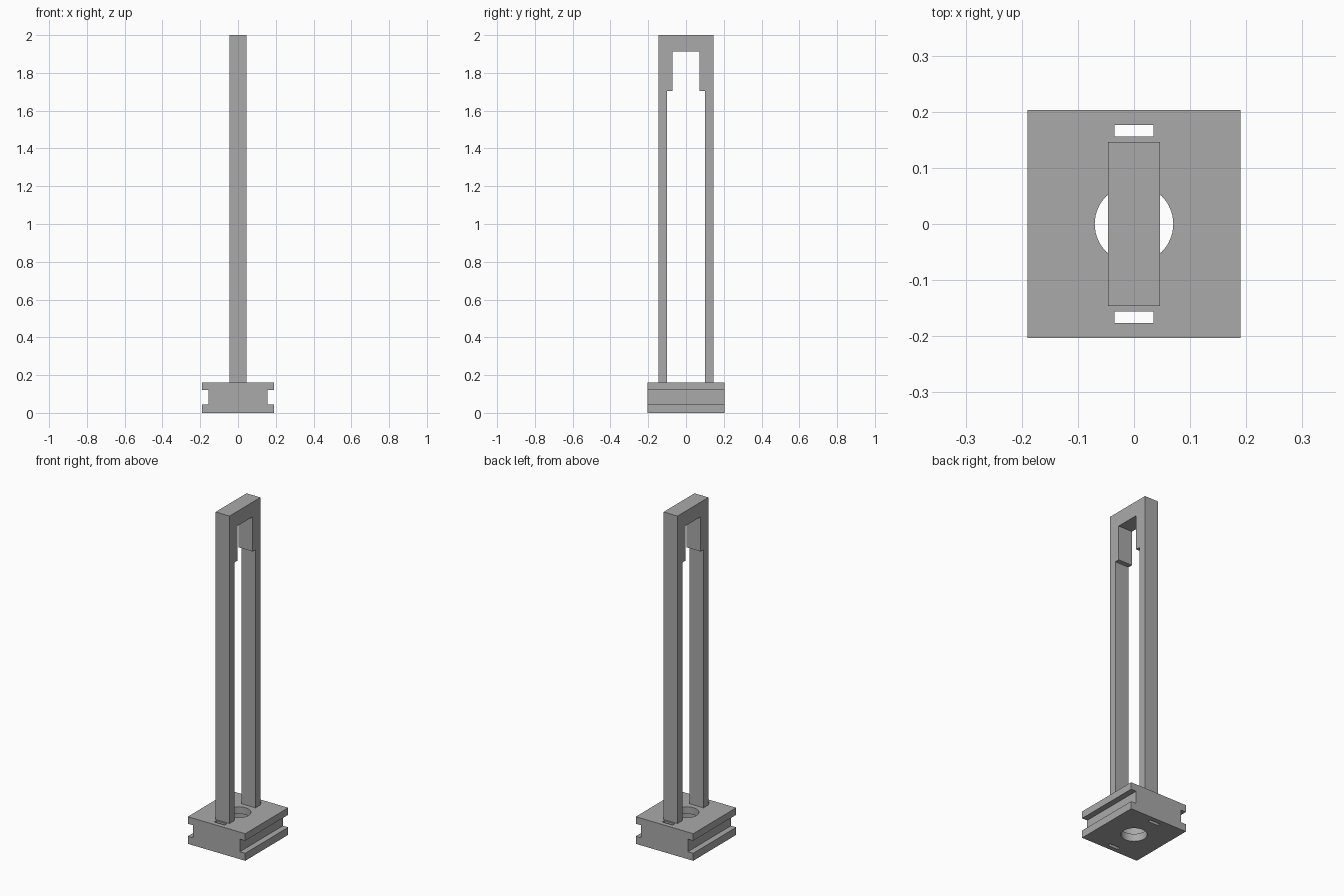
import bpy
import bmesh
from mathutils import Matrix, Vector

cube = bpy.data.objects.get("Cube")
if cube:
    bpy.data.objects.remove(cube, do_unlink=True)

grey = bpy.data.materials.new("plain grey")
grey.use_nodes = True
colour = (0.4, 0.4, 0.4, 1)
grey.diffuse_color = colour
grey.node_tree.nodes["Principled BSDF"].inputs["Base Color"].default_value = colour


def add_object(name, bm):
    mesh = bpy.data.meshes.new(name)
    bmesh.ops.recalc_face_normals(bm, faces=bm.faces)
    bm.to_mesh(mesh)
    bm.free()
    mesh.materials.append(grey)
    obj = bpy.data.objects.new(name, mesh)
    bpy.context.collection.objects.link(obj)
    return obj


def extrude_profile(name, points, axis, half):
    """Extrude a (horizontal, z) outline by half to both sides along axis."""
    bm = bmesh.new()
    place = (lambda u, z: (-half, u, z)) if axis == "x" else (lambda u, z: (u, -half, z))
    face = bm.faces.new([bm.verts.new(place(u, z)) for u, z in points])
    moved = bmesh.ops.extrude_face_region(bm, geom=[face])["geom"]
    shift = Vector((2 * half, 0, 0) if axis == "x" else (0, 2 * half, 0))
    bmesh.ops.translate(bm, vec=shift, verts=[v for v in moved if isinstance(v, bmesh.types.BMVert)])
    return add_object(name, bm)


def mirrored(half_outline):
    return half_outline + [(-u, z) for u, z in reversed(half_outline)]


def cut(target, name, bm):
    cutter = add_object(name, bm)
    cutter.hide_render = True
    cutter.hide_set(True)
    mod = target.modifiers.new(name, "BOOLEAN")
    mod.object = cutter
    mod.solver = "EXACT"
    bpy.context.view_layer.objects.active = target
    bpy.ops.object.modifier_apply(modifier=mod.name)
    bpy.data.objects.remove(cutter, do_unlink=True)


def cylinder(radius, bottom, top):
    bm = bmesh.new()
    bmesh.ops.create_cone(bm, cap_ends=True, segments=64, radius1=radius, radius2=radius,
                          depth=top - bottom,
                          matrix=Matrix.Translation((0, 0, (top + bottom) / 2)))
    return bm


# Base block with a groove along each side
base = extrude_profile("base", mirrored(
    [(0.19, 0), (0.19, 0.045), (0.155, 0.045), (0.155, 0.12), (0.19, 0.12), (0.19, 0.162)]),
    "y", 0.203)

# Round bore with a wider recess inside
cut(base, "bore", cylinder(0.07, -0.1, 0.3))
cut(base, "recess", cylinder(0.085, 0.045, 0.12))

# Narrow slots outside the legs
for side in (-1, 1):
    bm = bmesh.new()
    bmesh.ops.create_cube(bm, size=1, matrix=Matrix.Translation((0, side * 0.166, 0.1))
                          @ Matrix.Diagonal((0.069, 0.02, 0.5, 1)))
    cut(base, "slot", bm)

# Tall arch with thickened upper legs
arch = extrude_profile("arch", [
    (0.146, 0.162), (0.146, 2), (-0.146, 2), (-0.146, 0.162),
    (-0.1, 0.162), (-0.1, 1.705), (-0.072, 1.705), (-0.072, 1.912),
    (0.072, 1.912), (0.072, 1.705), (0.1, 1.705), (0.1, 0.162)], "x", 0.046)

for obj in (base, arch):
    bpy.ops.object.select_all(action="DESELECT")
    obj.select_set(True)
    bpy.context.view_layer.objects.active = obj
    bpy.ops.object.shade_smooth_by_angle(angle=0.5)
